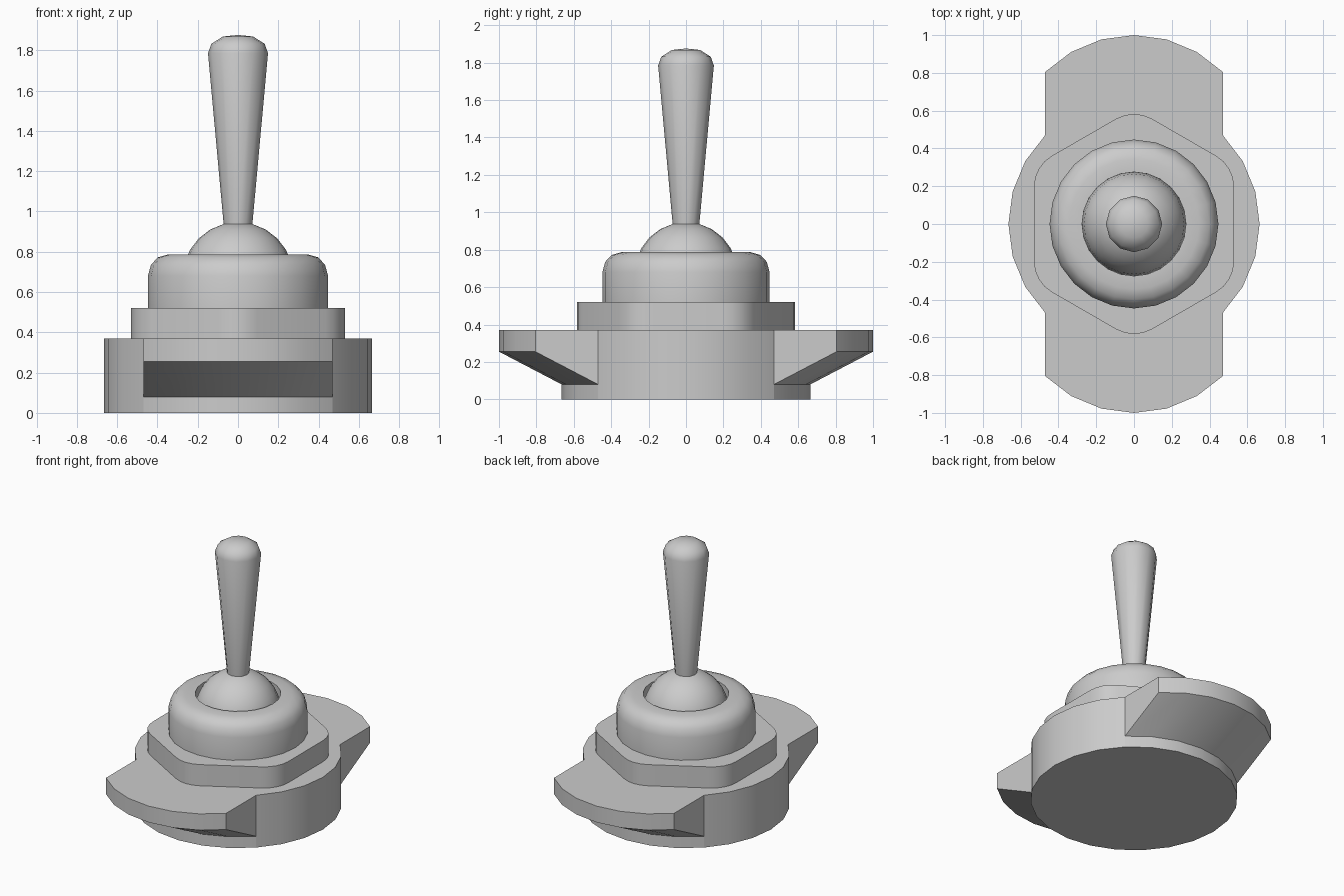
import bpy, bmesh
from math import sin, cos, pi, radians

if "Cube" in bpy.data.objects:
    bpy.data.objects.remove(bpy.data.objects["Cube"])


def finish(name, bm, angle=35):
    bmesh.ops.remove_doubles(bm, verts=bm.verts, dist=1e-5)
    bmesh.ops.recalc_face_normals(bm, faces=bm.faces)
    mesh = bpy.data.meshes.new(name)
    bm.to_mesh(mesh)
    bm.free()
    obj = bpy.data.objects.new(name, mesh)
    bpy.context.collection.objects.link(obj)
    bpy.ops.object.select_all(action='DESELECT')
    obj.select_set(True)
    bpy.context.view_layer.objects.active = obj
    bpy.ops.object.shade_smooth_by_angle(angle=radians(angle))
    return obj


def face(bm, pts):
    bm.faces.new([bm.verts.new(p) for p in pts])


def lathe(name, profile, sides, closed=False, angle=35):
    # Revolve (radius, z) points about the z axis
    bm = bmesh.new()
    rings = []
    for r, z in profile:
        if r == 0:
            rings.append([bm.verts.new((0, 0, z))] * sides)
        else:
            rings.append([bm.verts.new((r * cos(2 * pi * i / sides), r * sin(2 * pi * i / sides), z))
                          for i in range(sides)])
    pairs = list(zip(rings, rings[1:])) + ([(rings[-1], rings[0])] if closed else [])
    for a, b in pairs:
        for i in range(sides):
            j = (i + 1) % sides
            bm.faces.new(list(dict.fromkeys((a[i], a[j], b[j], b[i]))))
    return finish(name, bm, angle)


# Base: round body with two tabs whose ends repeat the body's arc, shifted in y
R, SHIFT, TOP, N = 0.665, 0.335, 0.37, 24
LOW, LIP = 0.08, 0.255


def rim(i, z, dy=0.0):
    a = 2 * pi * i / N
    return (R * cos(a), R * sin(a) + dy, z)


bm = bmesh.new()
outline = []
for i in range(N):
    j = i + 1
    dy = SHIFT if 3 <= i < 9 else -SHIFT if 15 <= i < 21 else 0
    outline += [rim(i, TOP, dy), rim(j, TOP, dy)]
    if dy:
        face(bm, [rim(i, 0), rim(j, 0), rim(j, LOW), rim(i, LOW)])
        face(bm, [rim(i, LOW), rim(j, LOW), rim(j, LIP, dy), rim(i, LIP, dy)])
        face(bm, [rim(i, LIP, dy), rim(j, LIP, dy), rim(j, TOP, dy), rim(i, TOP, dy)])
    else:
        face(bm, [rim(i, 0), rim(j, 0), rim(j, TOP), rim(i, TOP)])
# Tab side walls
for i in (3, 9, 15, 21):
    dy = SHIFT if i < 12 else -SHIFT
    face(bm, [rim(i, LOW), rim(i, LIP, dy), rim(i, TOP, dy), rim(i, TOP)])
# Bottom and top caps
face(bm, [rim(i, 0) for i in range(N)])
clean = [p for k, p in enumerate(outline)
         if sum((a - b) ** 2 for a, b in zip(p, outline[k - 1])) > 1e-8]
face(bm, clean)
finish("base", bm, 25)

# Hexagonal nut with rounded corners
bm = bmesh.new()
apothem, fillet = 0.53, 0.19
pts = []
for k in range(6):
    a = radians(30 + 60 * k)
    d = (apothem - fillet) / cos(pi / 6)
    for s in range(-2, 3):
        t = a + radians(15 * s)
        pts.append((d * cos(a) + fillet * cos(t), d * sin(a) + fillet * sin(t)))
pts = [(-y, x) for x, y in pts] and [(x, y) for x, y in pts]
face(bm, [(x, y, 0.37) for x, y in pts])
ext = bmesh.ops.extrude_face_region(bm, geom=bm.faces[:])
bmesh.ops.translate(bm, vec=(0, 0, 0.15),
                    verts=[v for v in ext["geom"] if isinstance(v, bmesh.types.BMVert)])
finish("hex_nut", bm)

# Threaded-bushing collar with rounded shoulder and central hole
lathe("collar", [(0.275, 0.52), (0.447, 0.52), (0.447, 0.68), (0.432, 0.735),
                 (0.398, 0.772), (0.345, 0.787), (0.275, 0.787)], 24, closed=True)

# Ball pivot
lathe("pivot_ball", [(0.275 * cos(t), 0.672 + 0.275 * sin(t))
                     for t in [radians(d) for d in (-20, 0, 15, 30, 45, 60, 75)]]
      + [(0, 0.947)], 24)

# Tapered lever with rounded tip
lathe("lever", [(0, 0.9), (0.068, 0.9), (0.149, 1.785), (0.132, 1.832),
                (0.075, 1.868), (0, 1.876)], 12, angle=45)
